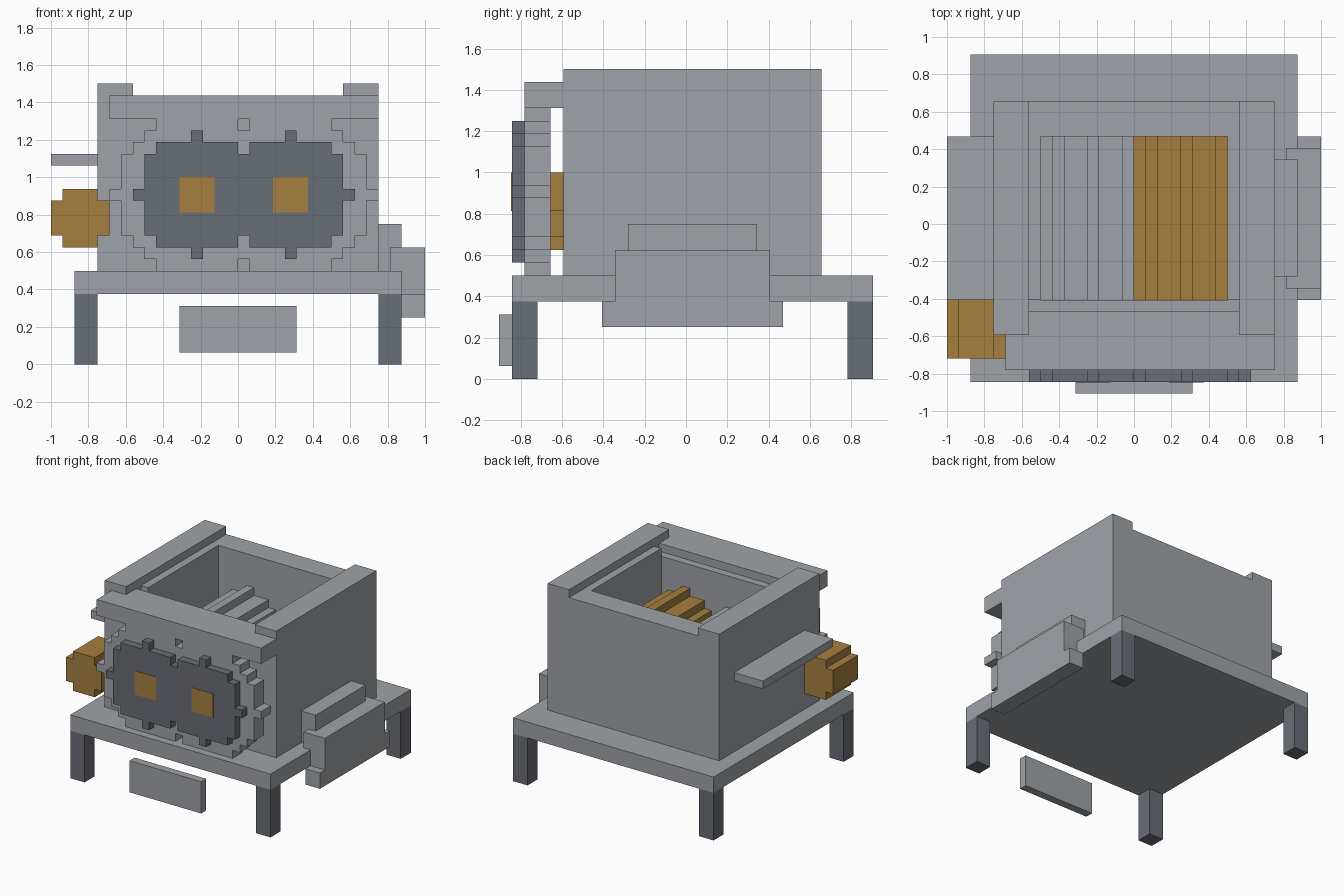
import bpy
import bmesh

cube = bpy.data.objects.get("Cube")
if cube:
    bpy.data.objects.remove(cube, do_unlink=True)

U = 1 / 16  # all sizes below are in sixteenths


def material(name, rgb):
    m = bpy.data.materials.new(name)
    m.use_nodes = True
    m.diffuse_color = (*rgb, 1)
    m.node_tree.nodes["Principled BSDF"].inputs["Base Color"].default_value = (*rgb, 1)
    return m


GREY = material("light grey", (0.347, 0.366, 0.392))
DARK = material("dark slate", (0.141, 0.153, 0.181))
BRASS = material("brass", (0.381, 0.212, 0.051))


def prism(name, outline, y0, y1, mat):
    """Extrude an x-z outline from y0 to y1."""
    bm = bmesh.new()
    face = bm.faces.new([bm.verts.new((x * U, y0 * U, z * U)) for x, z in outline])
    new = bmesh.ops.extrude_face_region(bm, geom=[face])["geom"]
    verts = [v for v in new if isinstance(v, bmesh.types.BMVert)]
    bmesh.ops.translate(bm, verts=verts, vec=(0, (y1 - y0) * U, 0))
    bmesh.ops.recalc_face_normals(bm, faces=bm.faces)
    mesh = bpy.data.meshes.new(name)
    bm.to_mesh(mesh)
    bm.free()
    mesh.materials.append(mat)
    ob = bpy.data.objects.new(name, mesh)
    bpy.context.collection.objects.link(ob)
    return ob


def box(name, x, y, z, mat=GREY):
    outline = [(x[0], z[0]), (x[1], z[0]), (x[1], z[1]), (x[0], z[1])]
    return prism(name, outline, y[0], y[1], mat)


def stepped(name, cx, cz, tiers, y, mat):
    """Stepped round shape; tiers are (half width, half height), narrow to wide."""
    quarter = []
    for i, (w, h) in enumerate(tiers):
        quarter.append((w, h))
        if i + 1 < len(tiers):
            quarter.append((w, tiers[i + 1][1]))
    right = quarter + [(w, -h) for w, h in reversed(quarter)]
    ring = right + [(-w, h) for w, h in reversed(right)]
    return prism(name, [(cx + a, cz + b) for a, b in ring], y[0], y[1], mat)


# Table and legs
box("base_slab", (-14, 14), (-13.5, 14.5), (6, 8))
for side, x in (("right", (-14, -12)), ("left", (12, 14))):
    for end, y in (("front", (-13.5, -11.5)), ("back", (12.5, 14.5))):
        box(f"{end}_{side}_leg", x, y, (0, 6), DARK)

# Open hopper body
for side, s in (("right", -1), ("left", 1)):
    box(f"{side}_wall", sorted((8 * s, 12 * s)), (-6.5, 10.5), (8, 23))
    box(f"{side}_front_post", sorted((9 * s, 12 * s)), (-9.5, -6.5), (8, 23))
    box(f"{side}_top_rail", sorted((9 * s, 12 * s)), (-9.5, 10.5), (23, 24))
box("back_wall", (-8, 8), (7.5, 10.5), (8, 23))
box("front_wall", (-9, 9), (-9.5, -7.5), (8, 23))
box("front_inner_ledge", (-9, 9), (-7.5, -6.5), (8, 22))
box("front_top_bar", (-11, 12), (-12.5, -9.5), (21, 23))

# Pair of gear trains: housing gear, front gear, axle and inner roller
HOUSING = [(.5, 7.5), (3.5, 6.5), (4.5, 5.5), (5.5, 4.5), (6.5, 3.5), (7.5, .5)]
GEAR = [(.5, 5.5), (3.5, 4.5), (4.5, 3.5), (5.5, .5)]
ROLLER = [(.5, 4.5), (2.5, 3.5), (3.5, 2.5), (4.5, .5)]
for side, cx, roller_mat, grow in (("right", -3.5, GREY, 0), ("left", 4.5, BRASS, .03)):
    stepped(f"{side}_housing_gear", cx, 14.5, HOUSING, (-12.5, -10.5), GREY)
    stepped(f"{side}_front_gear", cx, 14.5, GEAR, (-13.5, -12.5), DARK)
    box(f"{side}_axle", (cx - 1.5, cx + 1.5), (-13.55, -9.5), (13, 16), BRASS)
    tiers = [(w + grow, h + grow) for w, h in ROLLER]
    stepped(f"{side}_roller", cx, 14.5, tiers, (-6.5, 7.5), roller_mat)

# Fittings on the right side
stepped("side_knob", -13.5, 12.5, [(1.5, 2.5), (2.5, 1.5)], (-11.5, -6.5), BRASS)
box("side_shelf", (-16, -12), (-6.5, 7.5), (17, 18))

# Stepped side box on the left side
box("side_box_bottom", (14, 16), (-6.5, 7.5), (4, 6))
box("side_box_middle", (13, 16), (-5.5, 6.5), (6, 10))
box("side_box_top", (12, 14), (-4.5, 5.5), (8, 12))

# Hanging front plate
box("front_plate", (-5, 5), (-14.5, -13.5), (1, 5))
